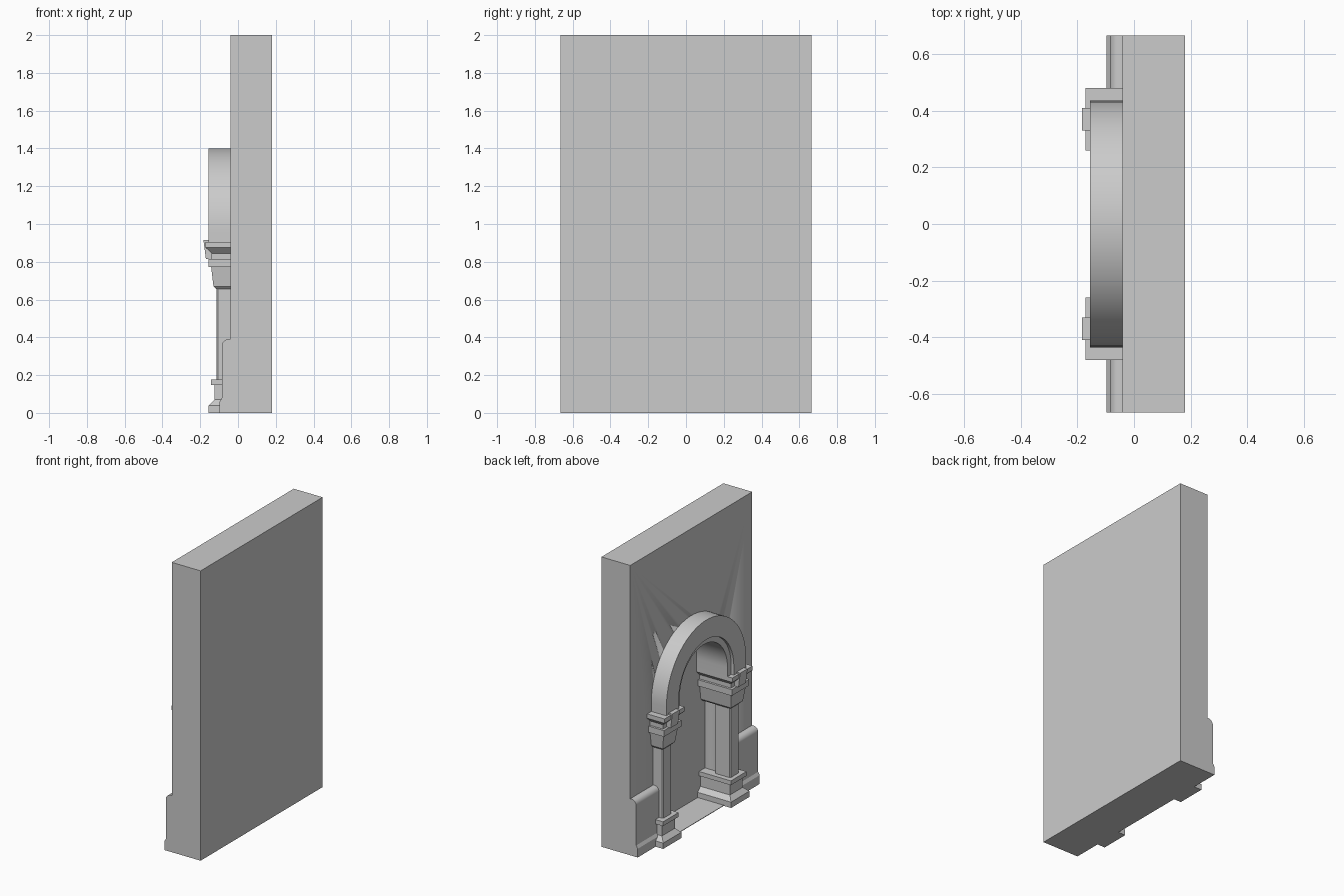
import bpy, bmesh, math

cube = bpy.data.objects.get("Cube")
if cube:
    bpy.data.objects.remove(cube, do_unlink=True)

stone = bpy.data.materials.new("grey_stone")
stone.use_nodes = True
grey = (0.6, 0.6, 0.6, 1)
stone.diffuse_color = grey
stone.node_tree.nodes["Principled BSDF"].inputs["Base Color"].default_value = grey

FRONT = -0.04      # wall face
BACK = 0.10        # niche depth
SPRING = 0.965     # height of the arch centre
HALF = 0.665       # half width of the wall


def finish(name, bm):
    bmesh.ops.recalc_face_normals(bm, faces=bm.faces)
    mesh = bpy.data.meshes.new(name)
    bm.to_mesh(mesh)
    bm.free()
    mesh.materials.append(stone)
    obj = bpy.data.objects.new(name, mesh)
    bpy.context.scene.collection.objects.link(obj)
    mesh.shade_smooth()
    mesh.set_sharp_from_angle(angle=math.radians(30))
    return obj


def loft(name, rings):
    """Skin a stack of equally sized point rings and cap both ends."""
    bm = bmesh.new()
    loops = [[bm.verts.new(p) for p in ring] for ring in rings]
    n = len(loops[0])
    for a, b in zip(loops, loops[1:]):
        for i in range(n):
            j = (i + 1) % n
            bm.faces.new((a[i], a[j], b[j], b[i]))
    bm.faces.new(loops[0])
    bm.faces.new(loops[-1])
    return finish(name, bm)


def box(name, x0, x1, y0, y1, z0, z1):
    corners = ((x0, y0), (x1, y0), (x1, y1), (x0, y1))
    return loft(name, [[(x, y, z) for x, y in corners] for z in (z0, z1)])


def arc(radius, bottom, steps=40):
    """Round-headed outline in the yz plane, from one foot to the other."""
    pts = [(radius, bottom)]
    for i in range(steps + 1):
        a = math.pi * i / steps
        pts.append((radius * math.cos(a), SPRING + radius * math.sin(a)))
    return pts + [(-radius, bottom)]


def arch_ring(name, outer, inner, x0, x1, bottom):
    rings = []
    for (yo, zo), (yi, zi) in zip(arc(outer, bottom), arc(inner, bottom)):
        rings.append([(x0, yo, zo), (x1, yo, zo), (x1, yi, zi), (x0, yi, zi)])
    return loft(name, rings)


def stack(name, side, layers):
    """Moulded block: each layer is height, front x, inner y, outer y."""
    rings = []
    for z, x, yi, yo in layers:
        yi, yo = side * yi, side * yo
        rings.append([(x, yi, z), (BACK + 0.005, yi, z), (BACK + 0.005, yo, z), (x, yo, z)])
    return loft(name, rings)


# Wall with a round-headed niche cut into it
wall = box("wall", FRONT, 0.18, -HALF, HALF, 0, 2)
outline = arc(0.35, 0.004)
cutter = loft("niche_cutter", [[(x, y, z) for y, z in outline] for x in (-0.3, BACK)])
cutter.hide_render = True
cut = wall.modifiers.new("niche", 'BOOLEAN')
cut.operation = 'DIFFERENCE'
cut.solver = 'EXACT'
cut.object = cutter
graph = bpy.context.evaluated_depsgraph_get()
carved = bpy.data.meshes.new_from_object(wall.evaluated_get(graph))
wall.modifiers.clear()
wall.data = carved
bpy.data.objects.remove(cutter, do_unlink=True)

# Threshold in front of the niche
box("threshold", -0.10, FRONT, -0.36, 0.36, 0, 0.004)

# Arch: outer band and recessed inner band
arch_ring("arch_outer_band", 0.435, 0.30, -0.155, FRONT + 0.01, 0.89)
arch_ring("arch_inner_band", 0.36, 0.26, -0.135, BACK + 0.005, 0.89)

# Wainscot profile with baseboard and rounded top
panel = [(FRONT + 0.01, 0), (-0.097, 0), (-0.097, 0.06), (-0.085, 0.08)]
for i in range(9):
    a = math.pi / 2 * i / 8
    panel.append((-0.050 - 0.035 * math.cos(a), 0.355 + 0.035 * math.sin(a)))
panel.append((FRONT + 0.01, 0.39))

# Moulding layers of the column ends
base = [(0, -0.155, 0.27, 0.47), (0.04, -0.155, 0.27, 0.47),
        (0.07, -0.125, 0.30, 0.44), (0.148, -0.125, 0.30, 0.44),
        (0.148, -0.143, 0.285, 0.455), (0.178, -0.143, 0.285, 0.455)]
capital = [(0.655, -0.115, 0.32, 0.42), (0.67, -0.13, 0.305, 0.435),
           (0.772, -0.142, 0.29, 0.45), (0.772, -0.157, 0.275, 0.465),
           (0.815, -0.157, 0.275, 0.465), (0.815, -0.14, 0.29, 0.45),
           (0.845, -0.14, 0.29, 0.45), (0.875, -0.172, 0.26, 0.48),
           (0.905, -0.172, 0.26, 0.48)]

for side, label in ((1, "back"), (-1, "front")):
    loft(label + "_wainscot", [[(x, side * y, z) for x, z in panel] for y in (0.35, HALF)])
    stack(label + "_column_base", side, base)
    stack(label + "_capital", side, capital)

    # Shaft with chamfered front corners
    c = 0.008
    plan = [(0.0, 0.32), (-0.115 + c, 0.32), (-0.115, 0.32 + c),
            (-0.115, 0.415 - c), (-0.115 + c, 0.415), (0.0, 0.415)]
    loft(label + "_column_shaft",
         [[(x, side * y, z) for x, y in plan] for z in (0.17, 0.665)])

    # Tapered block on the face of the capital
    rings = []
    for z, x in ((0.815, -0.17), (0.915, -0.183)):
        rings.append([(x, side * 0.33, z), (-0.13, side * 0.33, z),
                      (-0.13, side * 0.41, z), (x, side * 0.41, z)])
    loft(label + "_capital_block", rings)
